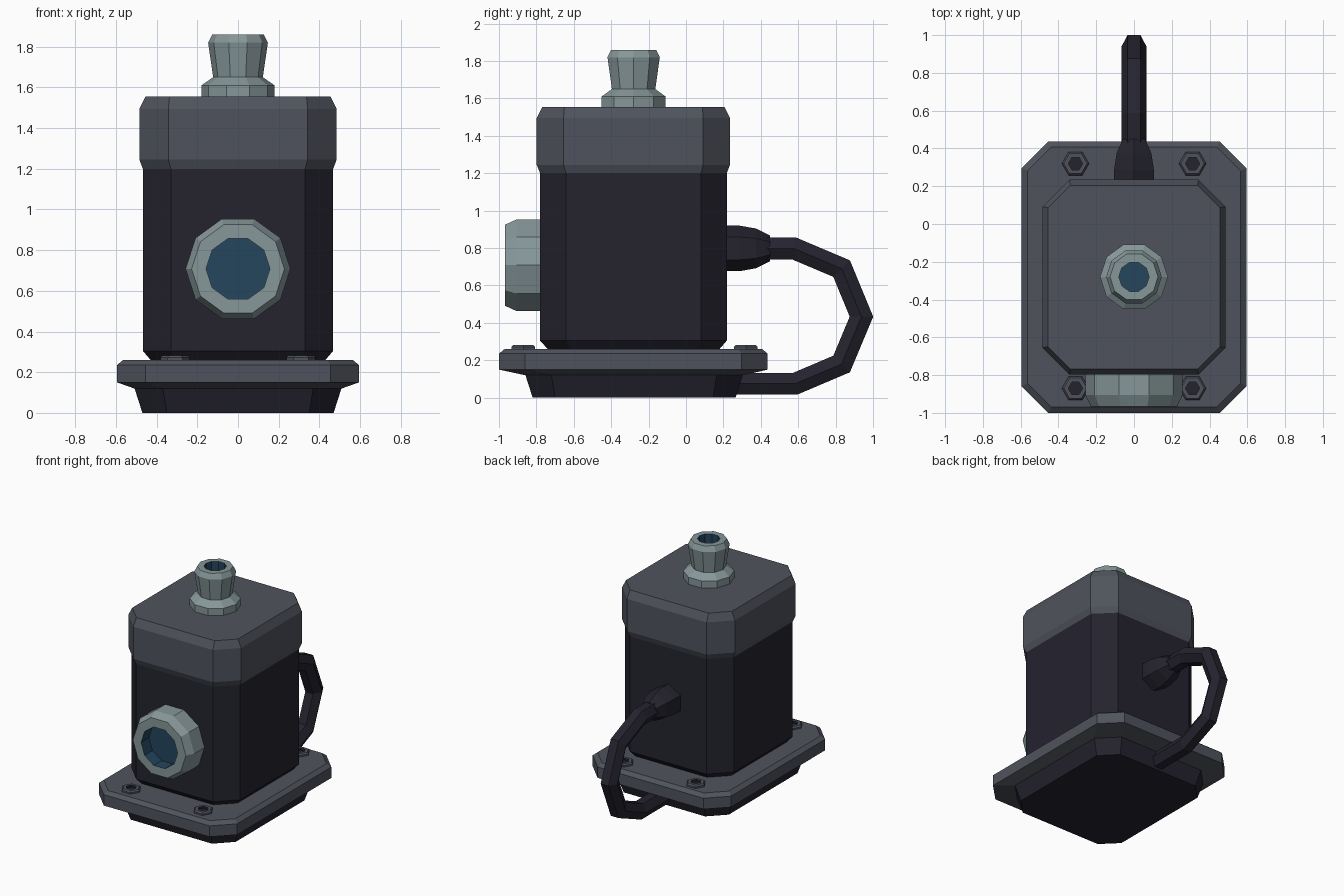
import bpy
from math import cos, sin, pi
from mathutils import Vector

cube = bpy.data.objects.get("Cube")
if cube:
    bpy.data.objects.remove(cube)


def material(name, rgb):
    m = bpy.data.materials.new(name)
    m.use_nodes = True
    colour = (*rgb, 1)
    m.diffuse_color = colour
    m.node_tree.nodes["Principled BSDF"].inputs["Base Color"].default_value = colour
    return m


DARK = material("dark casing", (.018, .017, .028))
GREY = material("slate grey", (.078, .086, .107))
METAL = material("pale metal", (.24, .31, .32))
BLUE = material("deep blue", (.018, .06, .11))


def loft(name, rings, mat, inner=None, inner_from=None):
    """Skin a stack of rings; bands from inner_from on (and the end cap) use the inner material."""
    n = len(rings[0])
    verts = [p for ring in rings for p in ring]
    faces = [tuple(reversed(range(n)))]
    slots = [0]
    for b in range(len(rings) - 1):
        for i in range(n):
            j = (i + 1) % n
            faces.append((b * n + i, b * n + j, (b + 1) * n + j, (b + 1) * n + i))
            slots.append(int(inner is not None and b >= inner_from))
    faces.append(tuple(range(len(verts) - n, len(verts))))
    slots.append(int(inner is not None))
    mesh = bpy.data.meshes.new(name)
    mesh.from_pydata(verts, [], faces)
    mesh.materials.append(mat)
    if inner:
        mesh.materials.append(inner)
    mesh.polygons.foreach_set("material_index", slots)
    obj = bpy.data.objects.new(name, mesh)
    bpy.context.collection.objects.link(obj)
    return obj


def octagon(hx, y0, y1, cut, z):
    """Rectangle with cut corners, anticlockwise from above."""
    return [(hx - cut, y0, z), (hx, y0 + cut, z), (hx, y1 - cut, z), (hx - cut, y1, z),
            (cut - hx, y1, z), (-hx, y1 - cut, z), (-hx, y0 + cut, z), (cut - hx, y0, z)]


def turned(name, centre, axis, sides, profile, mat, inner=None, inner_from=None, start=0):
    """Faceted turned part from (radius, distance along axis) pairs."""
    centre, axis = Vector(centre), Vector(axis)
    u = Vector((1, 0, 0))
    v = axis.cross(u)
    angles = [start + 2 * pi * k / sides for k in range(sides)]
    rings = [[centre + axis * d + (u * cos(a) + v * sin(a)) * r for a in angles]
             for r, d in profile]
    return loft(name, rings, mat, inner, inner_from)


# Foot and flange
loft("foot", [octagon(.47, -.82, .265, .12, 0), octagon(.51, -.86, .305, .14, .125)], DARK)
loft("flange", [octagon(.51, -.86, .305, .14, .12), octagon(.595, -1, .437, .14, .15),
                octagon(.595, -1, .437, .14, .235), octagon(.565, -.97, .407, .127, .26)], GREY)

# Main casing and its cover
loft("casing", [octagon(.425, -.735, .175, .12, .255), octagon(.468, -.78, .218, .138, .305),
                octagon(.468, -.78, .218, .138, 1.21)], DARK)
loft("cover", [octagon(.468, -.78, .218, .138, 1.2), octagon(.485, -.798, .235, .143, 1.245),
               octagon(.485, -.798, .235, .143, 1.495), octagon(.455, -.768, .205, .118, 1.555)], GREY)

# Top nozzle and front port, both hollow
turned("top_nozzle", (0, -.28, 0), (0, 0, 1), 10,
       [(.18, 1.55), (.18, 1.61), (.122, 1.65), (.147, 1.82), (.127, 1.86), (.08, 1.86), (.08, 1.74)],
       METAL, BLUE, 5)
turned("front_port", (0, 0, .708), (0, -1, 0), 10,
       [(.258, .77), (.258, .905), (.228, .967), (.157, .967), (.157, .87)],
       METAL, BLUE, 3)

# Socket bolts at the flange corners
for side, x in (("left", .31), ("right", -.31)):
    for end, y in (("front", -.87), ("back", .32)):
        turned(f"{end}_{side}_bolt", (x, y, 0), (0, 0, 1), 6,
               [(.072, .255), (.072, .272), (.062, .282), (.038, .282), (.038, .265)],
               GREY, DARK, 3)

# Cable gland on the back
turned("cable_gland", (0, 0, .798), (0, 1, 0), 6,
       [(.122, .21), (.122, .285), (.106, .375), (.068, .45)], DARK, start=pi / 2)

# Looping cable, a hexagonal tube with mitred bends
path = [Vector(p) for p in ((0, .43, .798), (0, .577, .798), (0, .832, .69), (0, .938, .433),
                            (0, .832, .18), (0, .585, .075), (0, .24, .075))]
rings = []
for i, p in enumerate(path):
    before = (p - path[max(i - 1, 0)]).normalized()
    after = (path[min(i + 1, len(path) - 1)] - p).normalized()
    tangent = (before + after).normalized()
    mitre = 1 / tangent.dot(after if after.length else before)
    normal = tangent.cross(Vector((1, 0, 0)))
    rings.append([p + Vector((.067 * cos(k * pi / 3), 0, 0)) + normal * (.067 * mitre * sin(k * pi / 3))
                  for k in range(6)])
loft("cable", rings, DARK)
